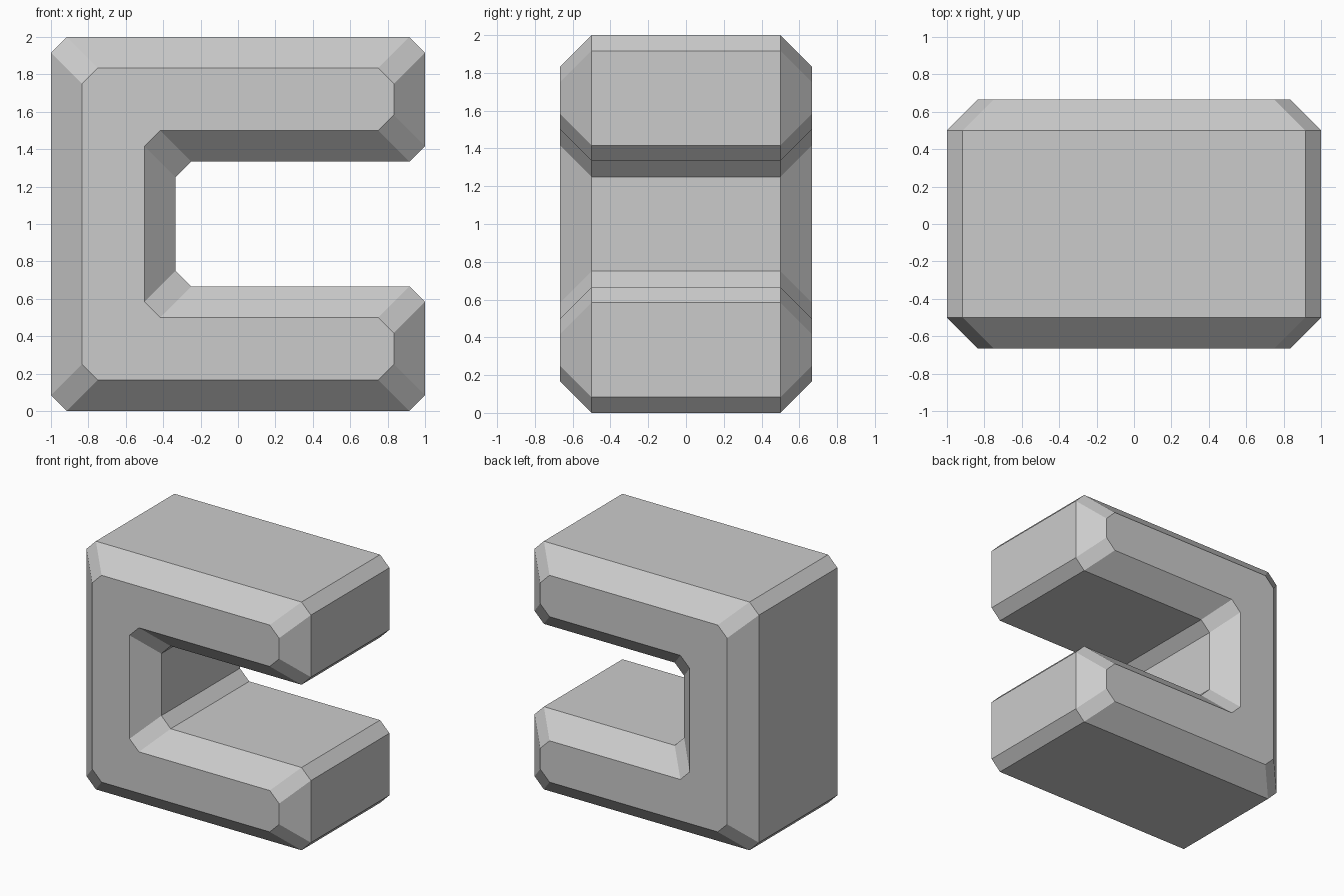
import bpy, bmesh
from mathutils import Vector

if "Cube" in bpy.data.objects:
    bpy.data.objects.remove(bpy.data.objects["Cube"])

CUT = 1 / 12      # corner chamfer seen from the front
BEVEL = 1 / 6     # front and back edge bevel
HALF = 0.5        # half depth of the straight part

# Square-cornered C profile in x, z, counter-clockwise from the front
C = [Vector(p) for p in ((-1, 0), (1, 0), (1, 2/3), (-1/3, 2/3),
                         (-1/3, 4/3), (1, 4/3), (1, 2), (-1, 2))]


def ring(inset):
    """Inset the profile, then cut every corner."""
    pts = []
    for i, p in enumerate(C):
        a = (p - C[i - 1]).normalized()
        b = (C[(i + 1) % len(C)] - p).normalized()
        q = p + inset * (Vector((-a.y, a.x)) + Vector((-b.y, b.x)))
        pts += [q - a * CUT, q + b * CUT]
    return pts


# Loft the rings from front to back
bm = bmesh.new()
sections = [(-HALF - BEVEL, BEVEL), (-HALF, 0), (HALF, 0), (HALF + BEVEL, BEVEL)]
rings = [[bm.verts.new((p.x, y, p.y)) for p in ring(d)] for y, d in sections]
for r0, r1 in zip(rings, rings[1:]):
    for i in range(len(r0)):
        j = (i + 1) % len(r0)
        bm.faces.new((r0[i], r0[j], r1[j], r1[i]))

# Flat front and back faces
bm.faces.new(rings[0])
bm.faces.new(rings[-1][::-1])
bmesh.ops.recalc_face_normals(bm, faces=bm.faces)

mesh = bpy.data.meshes.new("bracket_block")
bm.to_mesh(mesh)
bm.free()
bpy.context.collection.objects.link(bpy.data.objects.new("bracket_block", mesh))
